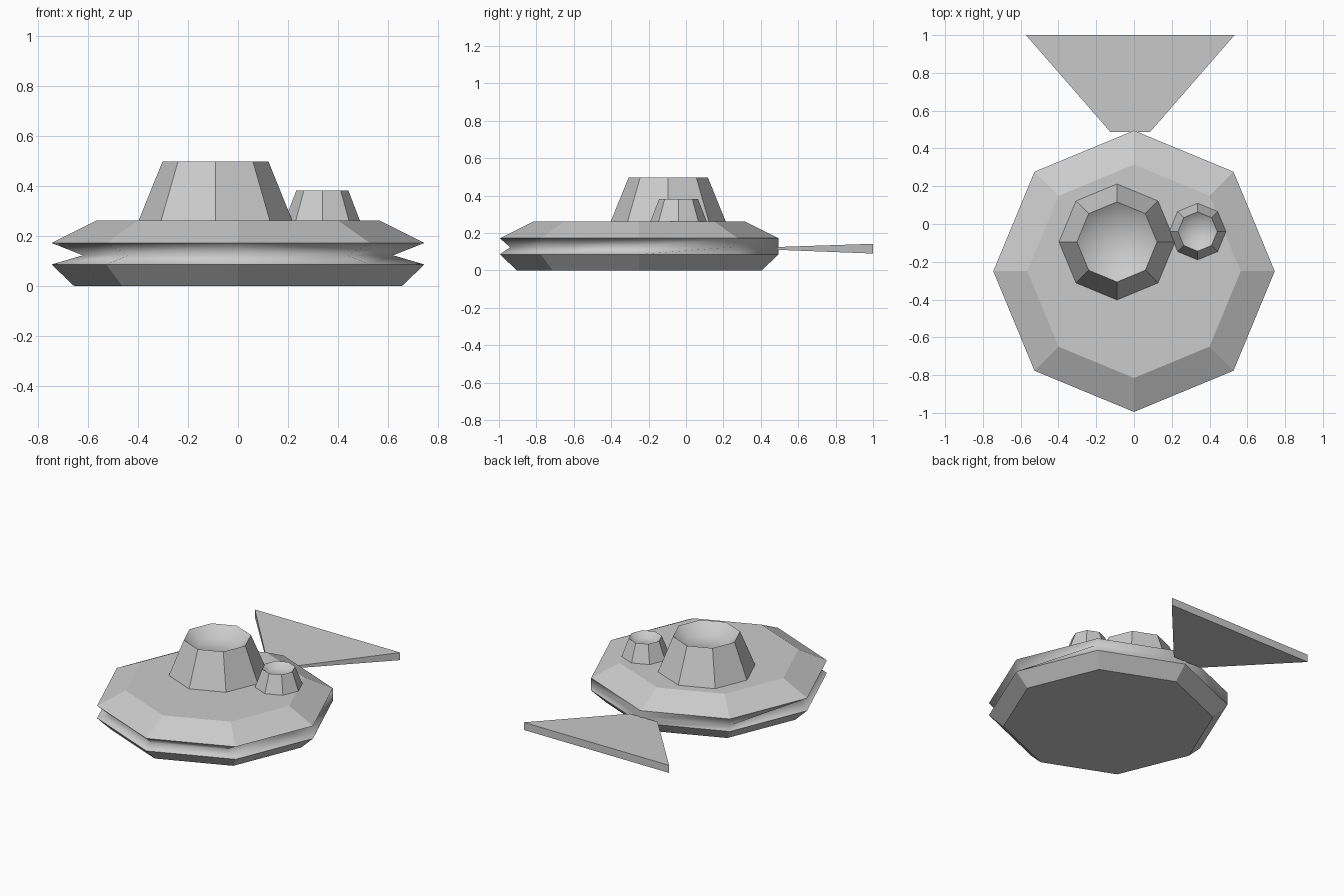
import bpy, bmesh
from math import cos, sin, pi

if "Cube" in bpy.data.objects:
    bpy.data.objects.remove(bpy.data.objects["Cube"])


def octagon(r, z, cx=0.0, cy=0.0):
    return [(cx + r * cos(k * pi / 4), cy + r * sin(k * pi / 4), z) for k in range(8)]


def loft(name, rings, cap_start=True, cap_end=True, smooth_bands=()):
    """Join rings of points with quads; chosen bands are smooth shaded."""
    bm = bmesh.new()
    vr = [[bm.verts.new(p) for p in ring] for ring in rings]
    n = len(vr[0])
    smooth = []
    for i in range(len(vr) - 1):
        for k in range(n):
            j = (k + 1) % n
            f = bm.faces.new((vr[i][k], vr[i][j], vr[i + 1][j], vr[i + 1][k]))
            if i in smooth_bands:
                smooth.append(f)
    if cap_start:
        bm.faces.new(vr[0][::-1])
    if cap_end:
        top = bm.faces.new(vr[-1])
        if len(vr) - 2 in smooth_bands:
            smooth.append(top)
    for f in smooth:
        f.smooth = True
    bm.normal_update()
    me = bpy.data.meshes.new(name)
    bm.to_mesh(me)
    bm.free()
    ob = bpy.data.objects.new(name, me)
    bpy.context.collection.objects.link(ob)
    return ob


# Octagonal hull; the groove runs round the front and sides and fades out at the back
CY = -0.25
groove = octagon(0.62, 0.123, 0, -0.32)
outer = octagon(0.745, 0.127, 0, CY)
for k in (1, 2, 3):
    groove[k] = outer[k]
loft("hull", [octagon(0.655, 0.0, 0, CY),
              octagon(0.745, 0.086, 0, CY),
              groove,
              octagon(0.745, 0.172, 0, CY),
              octagon(0.565, 0.262, 0, CY)], smooth_bands=(1, 2))


# Tapered turrets with a sunken dish on top, open where they meet the deck
def turret(name, x, y, base_r, top_r, dish_r, top_z, depth):
    loft(name, [octagon(base_r, 0.262, x, y),
                octagon(top_r, top_z, x, y),
                octagon(dish_r, top_z - depth, x, y)],
         cap_start=False, smooth_bands=(1,))


turret("large_turret", -0.09, -0.095, 0.307, 0.212, 0.133, 0.497, 0.06)
turret("small_turret", 0.337, -0.04, 0.15, 0.104, 0.067, 0.382, 0.03)


# Flared tail fin, thickening towards the rear
def fin_ring(x0, x1, y, z0, z1):
    return [(x0, y, z0), (x0, y, z1), (x1, y, z1), (x1, y, z0)]


fin = loft("tail_fin", [fin_ring(-0.125, 0.085, 0.487, 0.11, 0.125),
                        fin_ring(-0.572, 0.532, 1.0, 0.09, 0.142)])
bm = bmesh.new()
bm.from_mesh(fin.data)
bmesh.ops.recalc_face_normals(bm, faces=bm.faces)
bm.to_mesh(fin.data)
bm.free()
